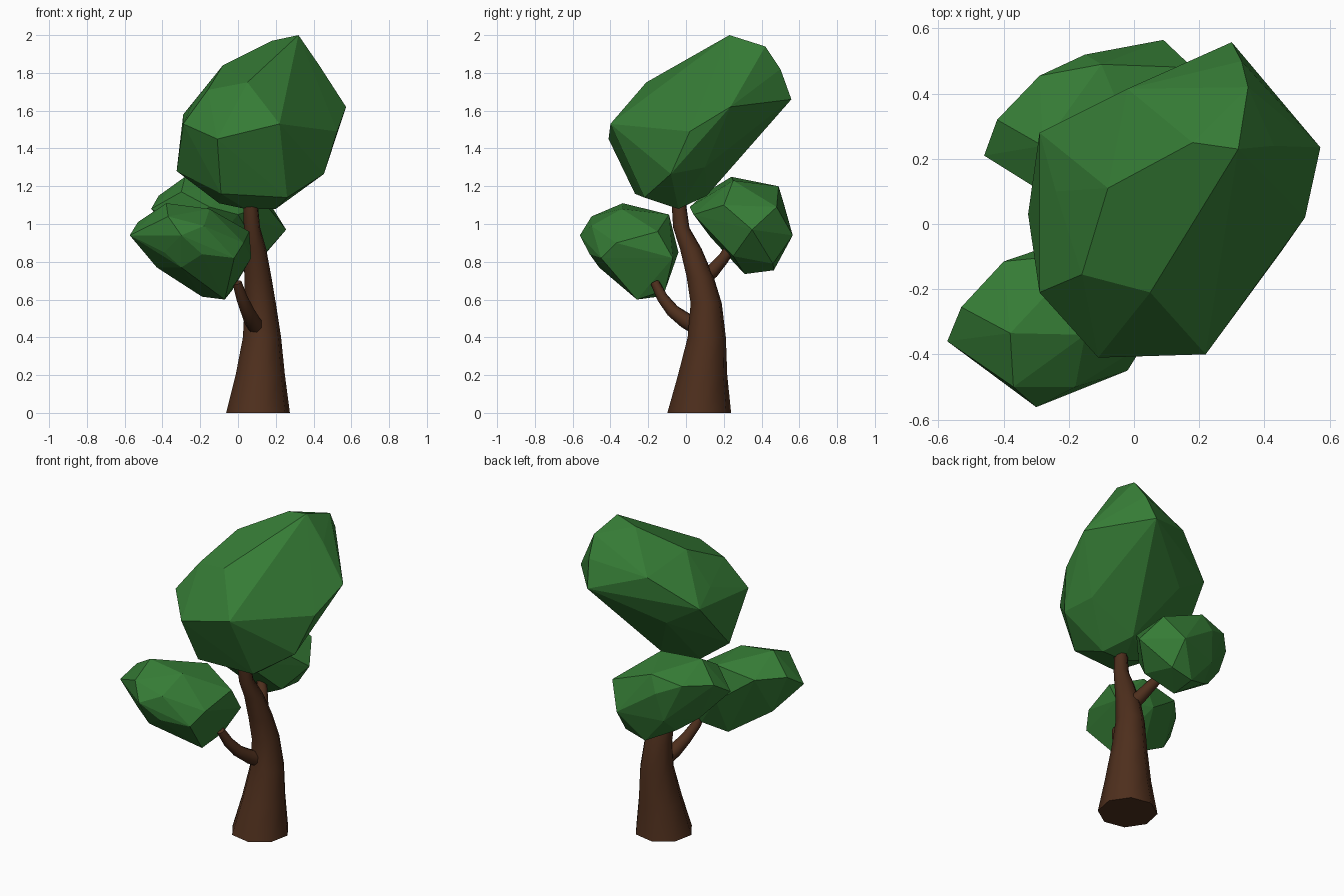
import bpy, bmesh, math
from mathutils import Vector


def material(name, rgb):
    m = bpy.data.materials.new(name)
    m.diffuse_color = (*rgb, 1)
    return m


bark = material("bark", (0.076, 0.028, 0.012))
leaf = material("leaf", (0.036, 0.2, 0.036))


def finish(bm, name, mat):
    bmesh.ops.recalc_face_normals(bm, faces=bm.faces)
    me = bpy.data.meshes.new(name)
    bm.to_mesh(me)
    bm.free()
    me.materials.append(mat)
    ob = bpy.data.objects.new(name, me)
    bpy.context.collection.objects.link(ob)
    return ob


def limb(name, path, sides=8, level=False):
    """Tapered tube through (x, y, z, radius); level keeps the rings horizontal."""
    bm = bmesh.new()
    pts = [Vector(p[:3]) for p in path]
    rings = []
    for i, p in enumerate(pts):
        t = pts[min(i + 1, len(pts) - 1)] - pts[max(i - 1, 0)]
        n = Vector((0, 0, 1)) if level else t.normalized()
        u = Vector((0, 1, 0)).cross(n) if level else Vector((1, 0, 0)).cross(n)
        u.normalize()
        v = n.cross(u)
        r = path[i][3]
        angles = [math.tau * (k + 0.25) / sides for k in range(sides)]
        rings.append([bm.verts.new(p + r * (math.cos(a) * u + math.sin(a) * v)) for a in angles])
    for a, b in zip(rings, rings[1:]):
        for k in range(sides):
            j = (k + 1) % sides
            bm.faces.new((a[k], a[j], b[j], b[k])).smooth = True
    bm.faces.new(rings[0])
    bm.faces.new(rings[-1])
    return finish(bm, name, bark)


def clump(name, pts):
    """Faceted foliage: the convex hull of a few corner points."""
    bm = bmesh.new()
    for p in pts:
        bm.verts.new(p)
    res = bmesh.ops.convex_hull(bm, input=bm.verts[:])
    bad = {g for g in res["geom_interior"] + res["geom_unused"] if isinstance(g, bmesh.types.BMVert)}
    bmesh.ops.delete(bm, geom=list(bad), context='VERTS')
    return finish(bm, name, leaf)


# Trunk and the two branches
limb("trunk", [(0.106, 0.07, 0, 0.172), (0.118, 0.088, 0.2, 0.133), (0.127, 0.11, 0.4, 0.103),
               (0.118, 0.107, 0.58, 0.084), (0.105, 0.075, 0.72, 0.073), (0.092, 0.025, 0.87, 0.058),
               (0.074, -0.025, 0.98, 0.044), (0.067, -0.037, 1.1, 0.039)], level=True)
limb("front_branch", [(0.1, 0.07, 0.45, 0.046), (0.075, 0.0, 0.488, 0.043), (0.05, -0.07, 0.54, 0.036),
                      (0.02, -0.125, 0.61, 0.03), (-0.005, -0.165, 0.69, 0.024)])
limb("back_branch", [(0.1, 0.07, 0.7, 0.044), (0.07, 0.14, 0.75, 0.038),
                     (0.03, 0.2, 0.82, 0.031), (-0.02, 0.25, 0.9, 0.026)])

# Foliage
clump("top_foliage", [
    (0.32, 0.23, 2.0), (0.18, 0.25, 1.97), (-0.08, 0.11, 1.84), (0.35, 0.42, 1.94),
    (0.33, 0.5, 1.82), (0.3, 0.558, 1.66), (0.572, 0.235, 1.62), (0.43, 0.24, 1.84),
    (0.525, 0.02, 1.49), (0.455, -0.08, 1.265), (0.305, -0.245, 1.55),
    (-0.11, -0.41, 1.45), (0.22, -0.4, 1.53), (0.05, -0.21, 1.75), (-0.16, -0.155, 1.71),
    (-0.29, -0.21, 1.53), (-0.325, 0.03, 1.28), (-0.29, 0.28, 1.58), (-0.24, 0.1, 1.64),
    (-0.02, 0.415, 1.76), (-0.09, -0.27, 1.16), (0.26, -0.22, 1.14), (0.04, -0.04, 1.08),
    (0.2, -0.04, 1.08), (-0.1, 0.0, 1.11), (0.1, 0.11, 1.15), (0.2, 0.33, 1.45),
    (-0.08, 0.31, 1.45), (0.4, 0.1, 1.3)])
clump("front_foliage", [
    (-0.573, -0.36, 0.94), (-0.53, -0.255, 1.01), (-0.4, -0.115, 1.01), (-0.38, -0.335, 1.11),
    (-0.37, -0.5, 1.04), (-0.3, -0.562, 0.94), (-0.18, -0.5, 0.99), (-0.15, -0.34, 1.08),
    (-0.02, -0.45, 0.82), (0.03, -0.37, 0.9), (-0.07, -0.26, 0.6), (-0.19, -0.15, 0.615),
    (-0.03, -0.11, 0.65), (0.07, -0.07, 0.82), (0.06, -0.15, 0.96), (-0.15, -0.09, 1.05),
    (-0.43, -0.25, 0.77), (-0.3, -0.46, 0.77), (-0.18, -0.04, 0.85), (-0.39, -0.45, 0.85),
    (-0.19, -0.51, 0.84)])
clump("back_foliage", [
    (-0.46, 0.21, 1.08), (-0.42, 0.32, 1.15), (-0.29, 0.455, 1.16), (-0.28, 0.24, 1.25),
    (-0.1, 0.49, 1.2), (-0.15, 0.52, 1.1), (0.09, 0.565, 0.94), (0.18, 0.48, 1.09),
    (0.255, 0.35, 0.97), (-0.04, 0.465, 0.755), (-0.04, 0.31, 0.735), (0.13, 0.25, 0.83),
    (0.1, 0.46, 0.79), (-0.2, 0.38, 0.83), (-0.1, 0.13, 0.93), (0.0, 0.04, 1.05),
    (-0.15, 0.02, 1.09), (-0.31, 0.12, 1.0), (-0.3, 0.3, 0.9), (-0.18, 0.48, 0.92),
    (0.15, 0.2, 1.1), (0.0, 0.25, 1.23), (-0.3, 0.11, 1.17)])
